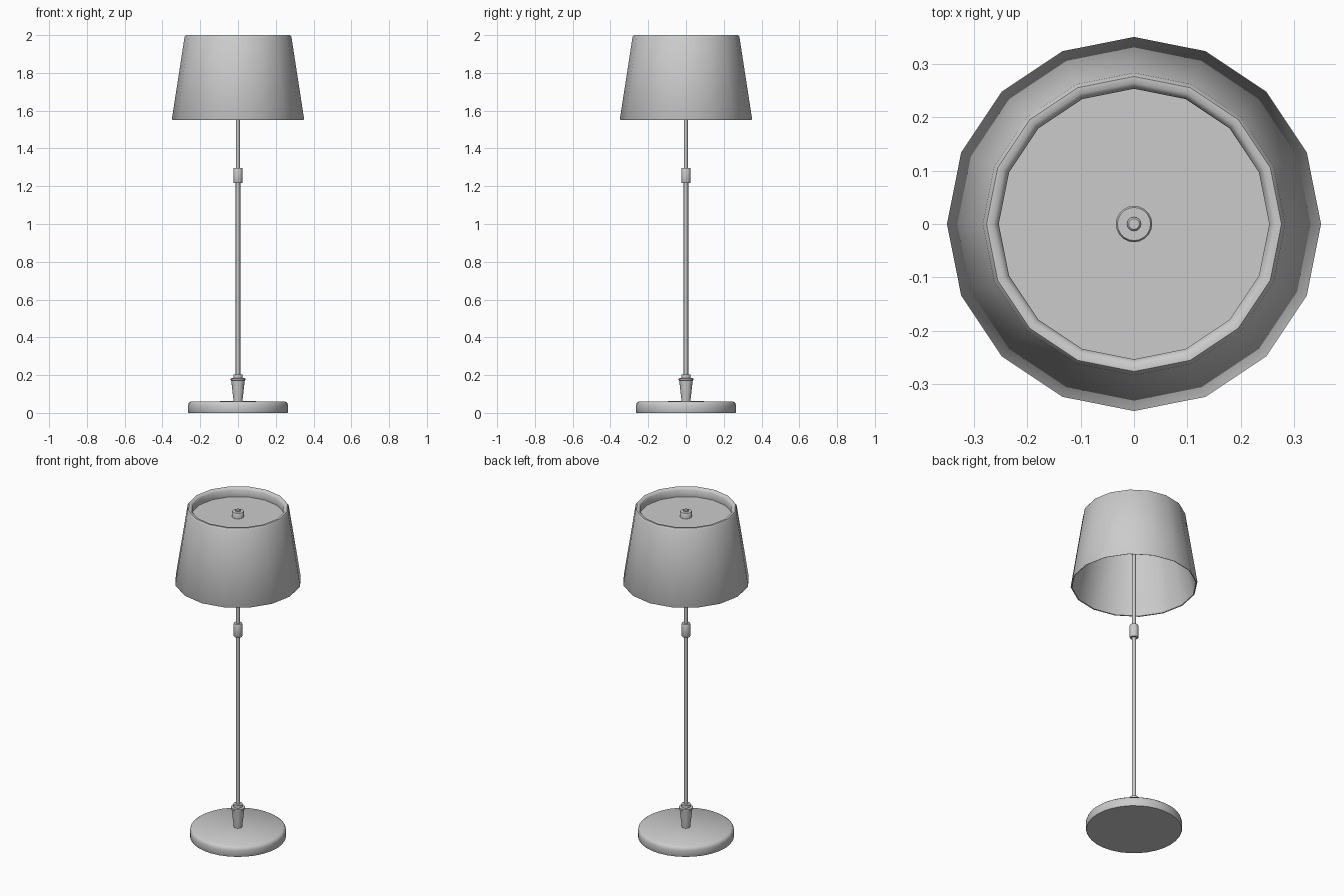
import bpy, bmesh, math

if "Cube" in bpy.data.objects:
    bpy.data.objects.remove(bpy.data.objects["Cube"])


def lathe(name, profile, sides, closed=False, angle=40):
    """Revolve (radius, z) points around z; radius 0 makes a pole."""
    bm = bmesh.new()
    rings = []
    for r, z in profile:
        if r == 0:
            rings.append([bm.verts.new((0, 0, z))] * sides)
        else:
            rings.append([bm.verts.new((r * math.cos(2 * math.pi * i / sides),
                                        r * math.sin(2 * math.pi * i / sides), z))
                          for i in range(sides)])
    pairs = list(zip(rings, rings[1:]))
    if closed:
        pairs.append((rings[-1], rings[0]))
    for a, b in pairs:
        for i in range(sides):
            j = (i + 1) % sides
            bm.faces.new(list(dict.fromkeys((a[i], a[j], b[j], b[i]))))
    bmesh.ops.recalc_face_normals(bm, faces=bm.faces)
    mesh = bpy.data.meshes.new(name)
    bm.to_mesh(mesh)
    bm.free()
    obj = bpy.data.objects.new(name, mesh)
    bpy.context.collection.objects.link(obj)
    bpy.ops.object.select_all(action='DESELECT')
    obj.select_set(True)
    bpy.context.view_layer.objects.active = obj
    bpy.ops.object.shade_smooth_by_angle(angle=math.radians(angle))
    return obj


# Weighted foot with a rounded upper edge
lathe("base", [(0, 0), (0.262, 0), (0.265, 0.006), (0.265, 0.04),
               (0.261, 0.053), (0.25, 0.061), (0, 0.062)], 32)

# Flared socket and collar holding the pole
lathe("pole_socket", [(0, 0.06), (0.023, 0.06), (0.036, 0.172), (0.039, 0.174),
                      (0.039, 0.183), (0.025, 0.184), (0.025, 0.202),
                      (0, 0.203)], 16)

# Lower tube, adjusting sleeve and upper rod
lathe("lower_pole", [(0, 0.19), (0.012, 0.19), (0.012, 1.23), (0, 1.23)], 16)
lathe("height_sleeve", [(0, 1.217), (0.022, 1.217), (0.025, 1.222),
                        (0.025, 1.29), (0.022, 1.297), (0, 1.297)], 16)
lathe("upper_pole", [(0, 1.28), (0.010, 1.28), (0.010, 1.95), (0, 1.95)], 16)

# Sixteen-sided tapered shade: thin wall, thicker rolled rim and top diffuser
lathe("lamp_shade", [(0, 1.938), (0.262, 1.938), (0.342, 1.552), (0.347, 1.55),
                     (0.35, 1.556), (0.283, 1.99), (0.276, 2.0),
                     (0.264, 2.0), (0.253, 1.988), (0.258, 1.945),
                     (0, 1.945)], 16, angle=50)

# Finial knob with a small nub
lathe("finial", [(0, 1.943), (0.034, 1.943), (0.034, 1.972), (0.031, 1.976),
                 (0.013, 1.976), (0.013, 1.984), (0.010, 1.987), (0, 1.987)], 20)
